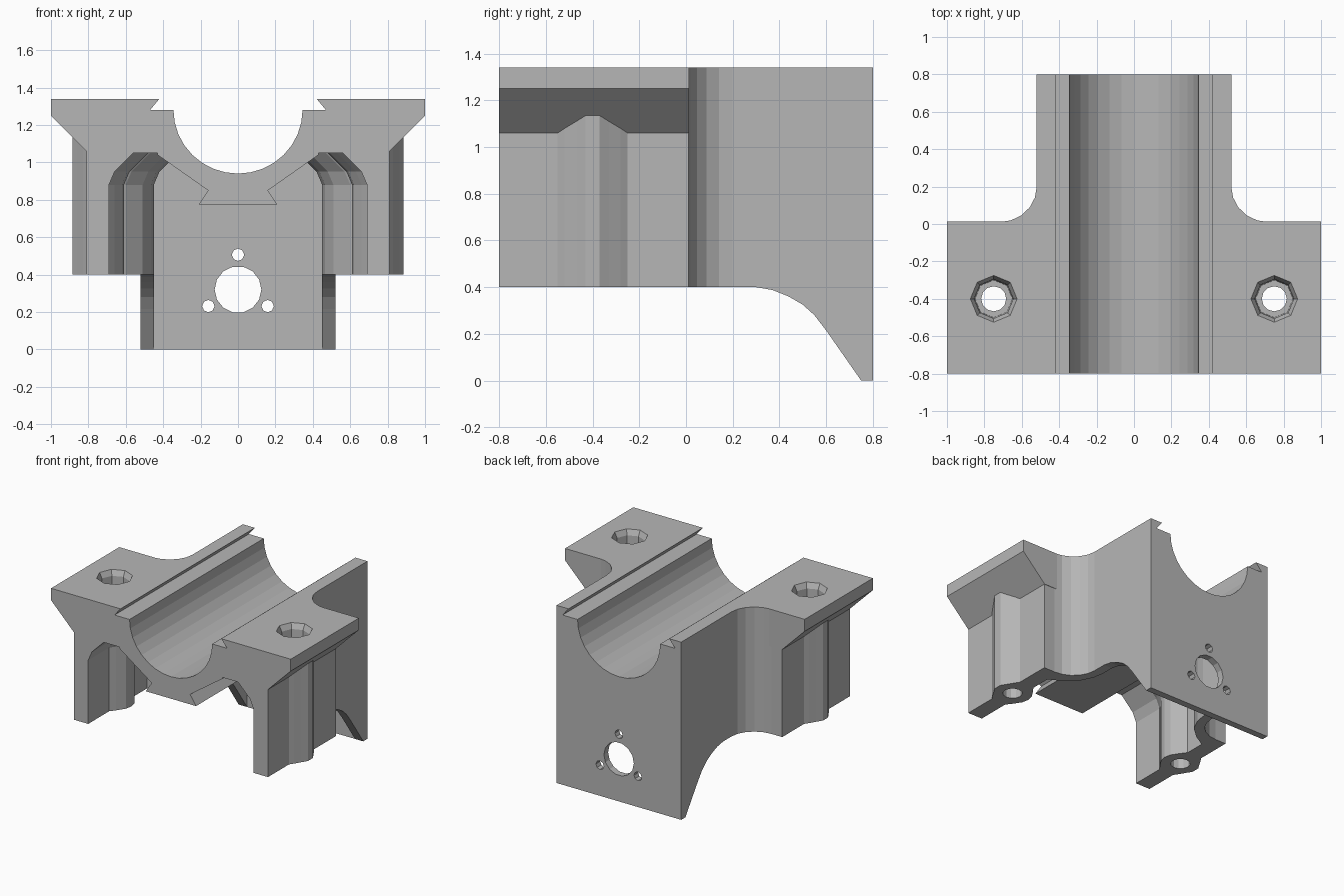
import bpy, bmesh, math
from mathutils import Vector

if "Cube" in bpy.data.objects:
    bpy.data.objects.remove(bpy.data.objects["Cube"], do_unlink=True)

grey = bpy.data.materials.new("plain grey")
grey.use_nodes = True
colour = (0.47, 0.47, 0.47, 1)
grey.diffuse_color = colour
grey.node_tree.nodes["Principled BSDF"].inputs["Base Color"].default_value = colour

# Which 3D position a profile point (u, v) takes when swept along each axis
PLACE = {"x": lambda u, v, w: Vector((w, u, v)),
         "y": lambda u, v, w: Vector((u, w, v)),
         "z": lambda u, v, w: Vector((u, v, w))}


def loft(name, rings):
    """Closed solid through rings with equal point counts."""
    bm = bmesh.new()
    loops = [[bm.verts.new(p) for p in ring] for ring in rings]
    for low, high in zip(loops, loops[1:]):
        for i in range(len(low)):
            j = (i + 1) % len(low)
            bm.faces.new((low[i], low[j], high[j], high[i]))
    bm.faces.new(loops[0][::-1])
    bm.faces.new(loops[-1])
    bmesh.ops.recalc_face_normals(bm, faces=bm.faces)
    mesh = bpy.data.meshes.new(name)
    bm.to_mesh(mesh)
    bm.free()
    mesh.materials.append(grey)
    obj = bpy.data.objects.new(name, mesh)
    bpy.context.scene.collection.objects.link(obj)
    return obj


def prism(name, profile, start, end, axis):
    return loft(name, [[PLACE[axis](u, v, w) for u, v in profile] for w in (start, end)])


def mirrored(half):
    return half + [(-u, v) for u, v in reversed(half)]


def circle(u, v, radius, sides):
    return [(u + radius * math.cos(math.tau * i / sides),
             v + radius * math.sin(math.tau * i / sides)) for i in range(sides)]


def combine(target, tool, operation):
    mod = target.modifiers.new("shape", "BOOLEAN")
    mod.operation, mod.object, mod.solver = operation, tool, "EXACT"
    bpy.context.view_layer.objects.active = target
    bpy.ops.object.modifier_apply(modifier=mod.name)
    bpy.data.objects.remove(tool, do_unlink=True)


# Outer walls: straight leg, rounded bolt boss, concave sweep to the rear wall
sweep = [(0.72 - 0.2 * math.sin(a), 0.2 - 0.19 * math.cos(a))
         for a in (math.pi / 2 * i / 5 for i in range(6))]
outer = [(0.81, -0.9), (0.81, -0.55), (0.83, -0.52), (0.86, -0.47), (0.885, -0.43),
         (0.885, -0.37), (0.86, -0.33), (0.83, -0.28), (0.81, -0.25), (0.81, 0.01)]
bracket = prism("bracket_body", mirrored(outer + sweep + [(0.52, 0.9)]), -0.1, 1.5, "z")

# Overhanging mounting flange
flange = [(0.81, 1.06), (1, 1.25), (1, 1.5)]
combine(bracket, prism("flange", mirrored(flange), -0.9, 0.013, "y"), "UNION")

# Tunnel underneath, following the wall and chamfered at its roof
inner = [(0.69, -1), (0.69, -0.55), (0.66, -0.51), (0.62, -0.45), (0.61, -0.4),
         (0.62, -0.35), (0.66, -0.29), (0.69, -0.25), (0.69, -0.1), (0.6, -0.05),
         (0.51, 0.03), (0.465, 0.12), (0.45, 0.2), (0.45, 0.75)]
levels = [(-0.2, 0), (0.88, 0), (0.95, 0.03), (1.05, 0.13)]
rings = [[(x, y, z) for x, y in mirrored([(u - inset, v) for u, v in inner])]
         for z, inset in levels]
combine(bracket, loft("tunnel", rings), "DIFFERENCE")

# Cradle underside with a dovetail rail
cradle = [(0.21, 0.775), (0.16, 0.85), (0.43, 1.04), (0.43, 1.2)]
combine(bracket, prism("cradle", mirrored(cradle), -0.9, 0.78, "y"), "UNION")

# Trim to the side outline: curved gusset down to the rear plate
side = [(-0.8, 0.4), (0.3, 0.4), (0.37, 0.388), (0.44, 0.36), (0.5, 0.325), (0.55, 0.28),
        (0.6, 0.215), (0.75, 0), (0.8, 0), (0.8, 1.34), (-0.8, 1.34)]
combine(bracket, prism("side_outline", side, -1.2, 1.2, "x"), "INTERSECT")

# Round channel with dovetail lips on top
arc = [(0.345 * math.cos(a), 1.28 - 0.34 * math.sin(a))
       for a in (math.pi * i / 16 for i in range(17))]
channel = [(0.37, 1.4), (0.47, 1.28)] + arc + [(-0.47, 1.28), (-0.37, 1.4)]
combine(bracket, prism("channel", channel, -1, 1, "y"), "DIFFERENCE")

# Bolt holes with wide recesses
for x in (-0.75, 0.75):
    combine(bracket, prism("bolt_hole", circle(x, -0.4, 0.067, 12), 0.2, 1.5, "z"), "DIFFERENCE")
    recess = [[(u, v, z) for u, v in circle(x, -0.4, r, 8)]
              for z, r in ((1.12, 0.1), (1.3, 0.105), (1.34, 0.125), (1.4, 0.125))]
    combine(bracket, loft("bolt_recess", recess), "DIFFERENCE")

# Shaft hole and three screw holes in the rear plate
combine(bracket, prism("shaft_hole", circle(0, 0.32, 0.125, 14), 0.6, 1, "y"), "DIFFERENCE")
for i in range(3):
    a = math.pi / 2 + math.tau * i / 3
    spot = circle(0.183 * math.cos(a), 0.323 + 0.183 * math.sin(a), 0.033, 8)
    combine(bracket, prism("screw_hole", spot, 0.6, 1, "y"), "DIFFERENCE")
